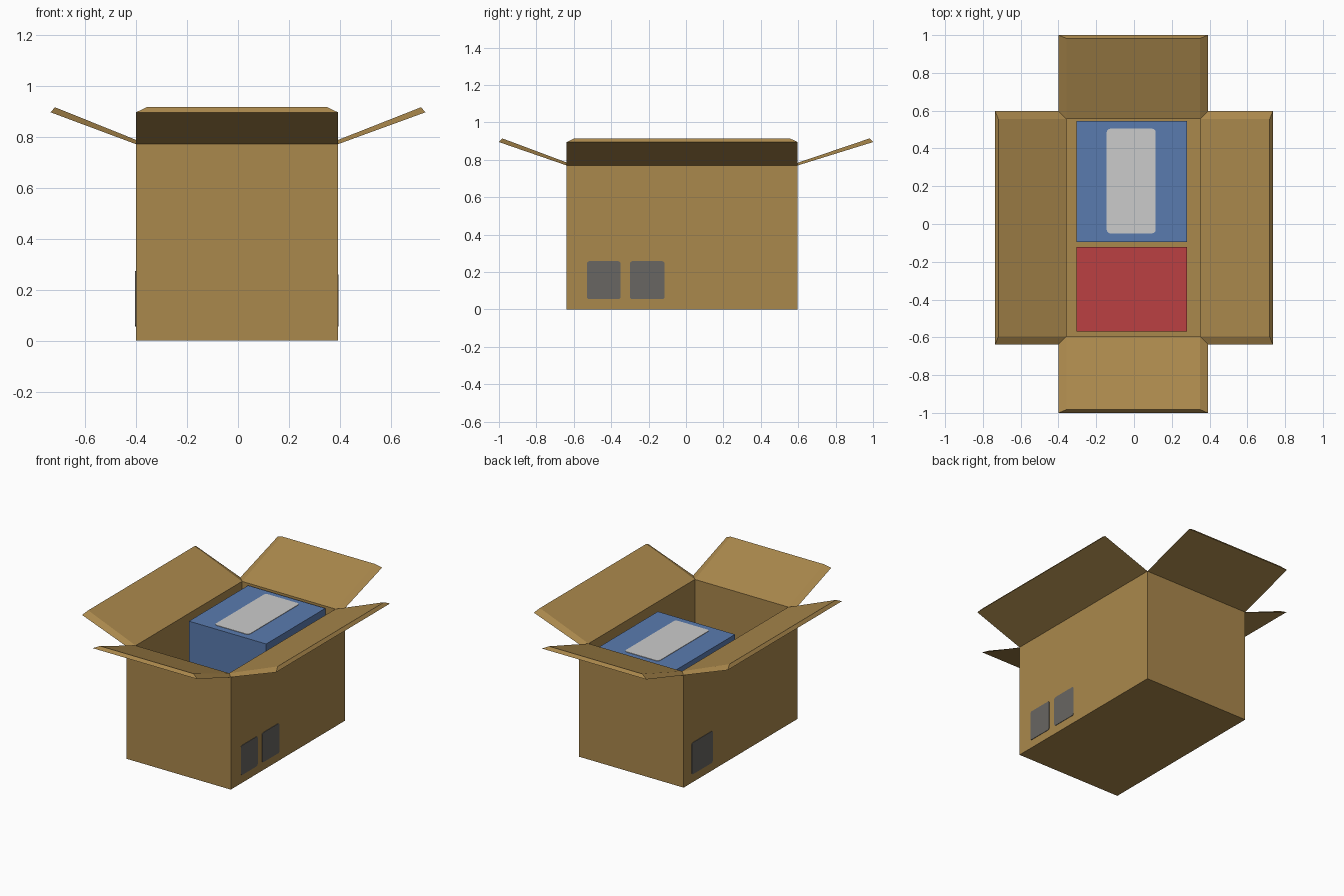
import bpy, bmesh, math
from mathutils import Vector

if "Cube" in bpy.data.objects:
    bpy.data.objects.remove(bpy.data.objects["Cube"])


def material(name, rgb):
    m = bpy.data.materials.new(name)
    m.diffuse_color = (*rgb, 1)
    m.use_nodes = True
    m.node_tree.nodes["Principled BSDF"].inputs["Base Color"].default_value = m.diffuse_color
    return m


CARD = material("cardboard", (0.402, 0.246, 0.072))
BLUE = material("blue", (0.102, 0.198, 0.428))
RED = material("red", (0.497, 0.051, 0.054))
WHITE = material("pale_grey", (0.60, 0.60, 0.60))
GREY = material("dark_grey", (0.138, 0.133, 0.122))


def finish(name, bm, mat):
    me = bpy.data.meshes.new(name)
    bm.to_mesh(me)
    bm.free()
    me.materials.append(mat)
    ob = bpy.data.objects.new(name, me)
    bpy.context.collection.objects.link(ob)
    return ob


def block(name, lo, hi, mat):
    bm = bmesh.new()
    bmesh.ops.create_cube(bm, size=1)
    for v in bm.verts:
        v.co = Vector([(a + b) / 2 + c * (b - a) for a, b, c in zip(lo, hi, v.co)])
    return finish(name, bm, mat)


def plate(name, u, v, place, normal, mat, r=0.012, thick=0.003):
    """Thin round-cornered plate; place(u, v) maps the 2D outline into space."""
    bm = bmesh.new()
    pts = []
    centres = [(u[1] - r, v[1] - r), (u[0] + r, v[1] - r),
               (u[0] + r, v[0] + r), (u[1] - r, v[0] + r)]
    for k, (cu, cv) in enumerate(centres):
        for s in range(4):
            a = math.pi / 2 * (k + s / 3)
            pts.append(bm.verts.new(place(cu + r * math.cos(a), cv + r * math.sin(a))))
    face = bm.faces.new(pts)
    ext = bmesh.ops.extrude_face_region(bm, geom=[face], use_keep_orig=True)
    for e in ext["geom"]:
        if isinstance(e, bmesh.types.BMVert):
            e.co += Vector(normal) * thick
    bmesh.ops.recalc_face_normals(bm, faces=bm.faces[:])
    return finish(name, bm, mat)


# Carton: walls, floor and four folded-out flaps in one shell
X0, X1, Y0, Y1, RIM = -0.40, 0.392, -0.638, 0.597, 0.77
WALL, TIP_OUT, TIP_IN, LIP = 0.042, 0.895, 0.915, 0.017
outer = [(X0, Y0), (X1, Y0), (X1, Y1), (X0, Y1)]
inner = [(X0 + WALL, Y0 + WALL), (X1 - WALL, Y0 + WALL),
         (X1 - WALL, Y1 - WALL), (X0 + WALL, Y1 - WALL)]
bm = bmesh.new()


def ring(corners, z):
    return [bm.verts.new((x, y, z)) for x, y in corners]


ob, ot = ring(outer, 0), ring(outer, RIM)
ib, it = ring(inner, WALL), ring(inner, RIM)
bm.faces.new(ob[::-1])
bm.faces.new(ib)
# axis and tip position of each flap: front, right, back, left
for i, (axis, tip) in enumerate([(1, -1.0), (0, 0.735), (1, 1.0), (0, -0.735)]):
    j = (i + 1) % 4

    def tip_vert(corner, pos, z):
        p = [*corner, z]
        p[axis] = pos
        return bm.verts.new(p)

    inset = tip - math.copysign(LIP, tip)
    oi, oj = (tip_vert(outer[k], tip, TIP_OUT) for k in (i, j))
    ii, ij = (tip_vert(inner[k], inset, TIP_IN) for k in (i, j))
    for f in [(ob[i], ob[j], ot[j], ot[i]),      # outer wall
              (it[i], it[j], ib[j], ib[i]),      # inner wall
              (ot[i], ot[j], oj, oi),            # flap underside
              (ii, ij, it[j], it[i]),            # flap top
              (oi, oj, ij, ii),                  # flap tip
              (ot[i], oi, ii, it[i]),            # flap ends
              (it[j], ij, oj, ot[j])]:
        bm.faces.new(f)
finish("open_carton", bm, CARD)

# Packed boxes
block("blue_box", (-0.305, -0.095, WALL), (0.28, 0.545, 0.76), BLUE)
block("red_box", (-0.305, -0.57, WALL), (0.28, -0.122, 0.45), RED)

# Labels
plate("blue_box_label", (-0.145, 0.115), (-0.05, 0.505),
      lambda u, v: (u, v, 0.76), (0, 0, 1), WHITE, r=0.02)
for n, span in enumerate([(-0.53, -0.35), (-0.30, -0.115)]):
    plate(f"right_label_{n + 1}", span, (0.055, 0.258),
          lambda u, v: (X1, u, v), (1, 0, 0), GREY)
plate("left_label", (0.285, 0.51), (0.055, 0.272),
      lambda u, v: (X0, u, v), (-1, 0, 0), GREY)
